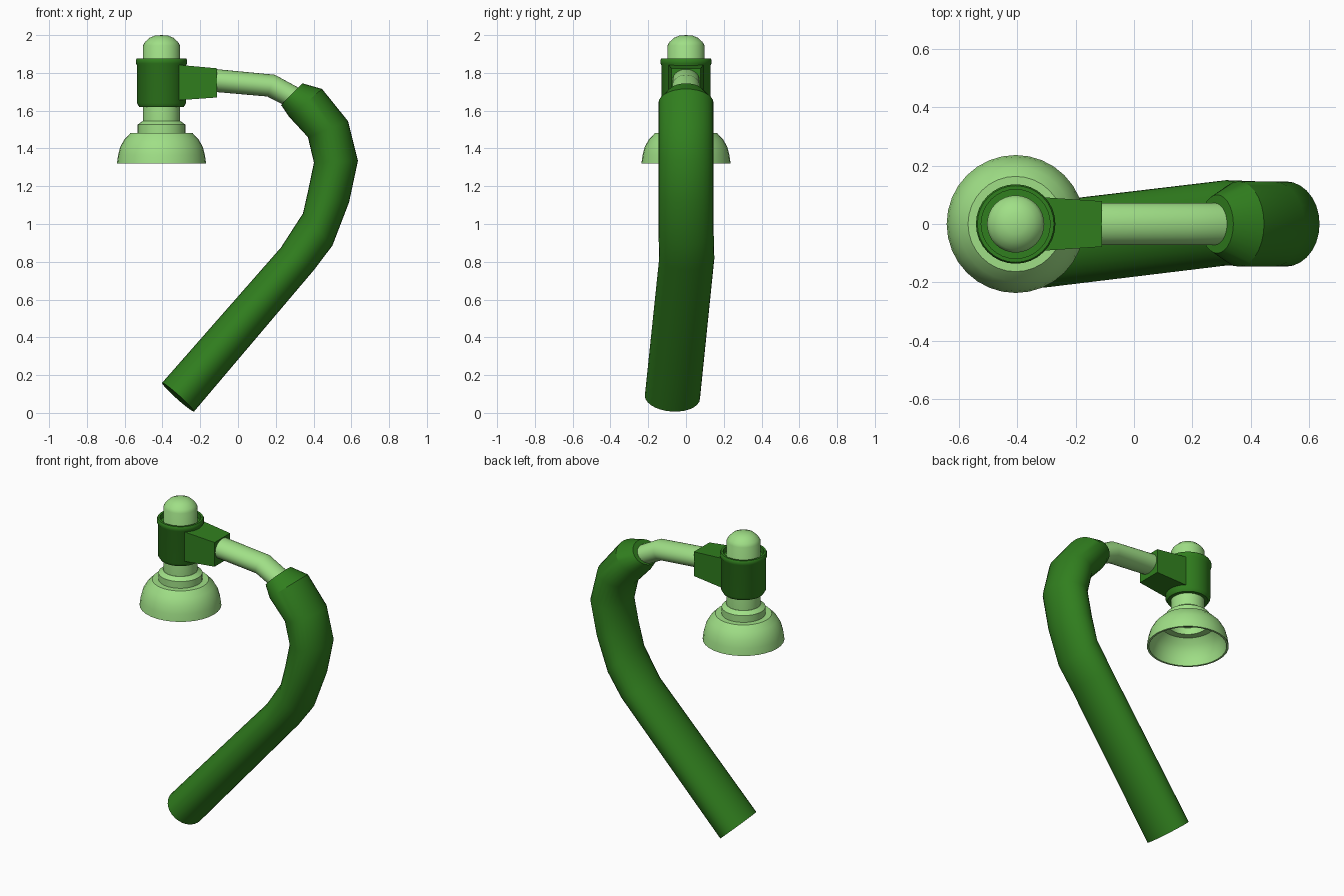
import bpy, bmesh, math
from mathutils import Vector

if "Cube" in bpy.data.objects:
    bpy.data.objects.remove(bpy.data.objects["Cube"])

AX = -0.405  # x of the lamp head's vertical axis


def material(name, rgb):
    m = bpy.data.materials.new(name)
    m.diffuse_color = (*rgb, 1)
    m.use_nodes = True
    m.node_tree.nodes["Principled BSDF"].inputs["Base Color"].default_value = m.diffuse_color
    return m


LIGHT = material("light_green", (0.35, 0.74, 0.24))
DARK = material("dark_green", (0.03, 0.21, 0.013))


def finish(name, bm, mat, smooth=True):
    bmesh.ops.remove_doubles(bm, verts=bm.verts, dist=1e-5)
    bmesh.ops.recalc_face_normals(bm, faces=bm.faces)
    me = bpy.data.meshes.new(name)
    bm.to_mesh(me)
    bm.free()
    me.materials.append(mat)
    ob = bpy.data.objects.new(name, me)
    bpy.context.collection.objects.link(ob)
    if smooth:
        bpy.ops.object.select_all(action='DESELECT')
        ob.select_set(True)
        bpy.context.view_layer.objects.active = ob
        bpy.ops.object.shade_smooth_by_angle(angle=math.radians(32))
    return ob


def loft(name, rings, mat, smooth=True):
    """Skin capped rings of points."""
    bm = bmesh.new()
    vs = [[bm.verts.new(p) for p in r] for r in rings]
    n = len(vs[0])
    for a, b in zip(vs, vs[1:]):
        for i in range(n):
            j = (i + 1) % n
            bm.faces.new((a[i], a[j], b[j], b[i]))
    bm.faces.new(vs[0])
    bm.faces.new(vs[-1])
    return finish(name, bm, mat, smooth)


def lathe(name, profile, mat, n=32):
    """Turn (radius, z) points around the head axis."""
    bm = bmesh.new()
    vs = [bm.verts.new((AX + r, 0, z)) for r, z in profile]
    es = [bm.edges.new(p) for p in zip(vs, vs[1:])]
    bmesh.ops.spin(bm, geom=vs + es, cent=(AX, 0, 0), axis=(0, 0, 1),
                   angle=math.tau, steps=n, use_duplicate=False)
    return finish(name, bm, mat)


def ring(outer, inner, ry, y=0, tilt=0, n=28):
    """Ellipse from its outer and inner (x, z) ends and half width in y."""
    p, q = Vector((outer[0], y, outer[1])), Vector((inner[0], y, inner[1]))
    c, u = (p + q) / 2, (p - q) / 2
    v = Vector((-tilt, 1, -tilt)) * ry
    return [c + u * math.cos(math.tau * i / n) + v * math.sin(math.tau * i / n)
            for i in range(n)]


# Thick bent handle
loft("bent_handle", [
    ring((-0.233, 0.007), (-0.402, 0.159), 0.146, -0.072, 0.05),
    ring((0.405, 0.76), (0.227, 0.875), 0.146, 0.004),
    ring((0.50, 0.886), (0.344, 1.056), 0.146),
    ring((0.588, 1.115), (0.372, 1.18), 0.146),
    ring((0.635, 1.335), (0.402, 1.325), 0.146),
    ring((0.583, 1.544), (0.37, 1.46), 0.146),
    ring((0.445, 1.715), (0.27, 1.568), 0.146),
    ring((0.34, 1.745), (0.228, 1.63), 0.10),
], DARK)

# Thin arm joining handle and head
loft("thin_arm", [
    ring((-0.20, 1.828), (-0.20, 1.706), 0.072),
    ring((0.195, 1.79), (0.155, 1.675), 0.072),
    ring((0.36, 1.70), (0.30, 1.60), 0.072),
], LIGHT)


# Tapered square bracket
def square(x, hy, z0, z1):
    return [(x, -hy, z0), (x, hy, z0), (x, hy, z1), (x, -hy, z1)]


loft("bracket", [square(-0.32, 0.092, 1.655, 1.843),
                 square(-0.11, 0.078, 1.67, 1.824)], DARK, False)

# Clamp collar with a raised lip around the dome
lathe("clamp_collar", [
    (0.09, 1.62), (0.118, 1.62), (0.13, 1.64), (0.13, 1.84), (0.136, 1.85),
    (0.136, 1.868), (0.131, 1.876), (0.118, 1.876), (0.118, 1.845),
    (0.09, 1.845), (0.09, 1.62)], DARK)

# Domed core running through the collar
lathe("domed_core", [
    (0, 1.53), (0.098, 1.53), (0.098, 1.945), (0.088, 1.963),
    (0.065, 1.985), (0.035, 1.997), (0, 2.0)], LIGHT)

# Neck ring and hollow bell
lathe("bell", [
    (0, 1.545), (0.1, 1.545), (0.127, 1.526), (0.127, 1.483), (0.163, 1.483),
    (0.195, 1.45), (0.218, 1.41), (0.23, 1.365), (0.236, 1.32),
    (0.224, 1.32), (0.219, 1.362), (0.207, 1.402), (0.186, 1.438),
    (0.157, 1.467), (0.115, 1.467), (0.115, 1.51), (0, 1.51)], LIGHT)
